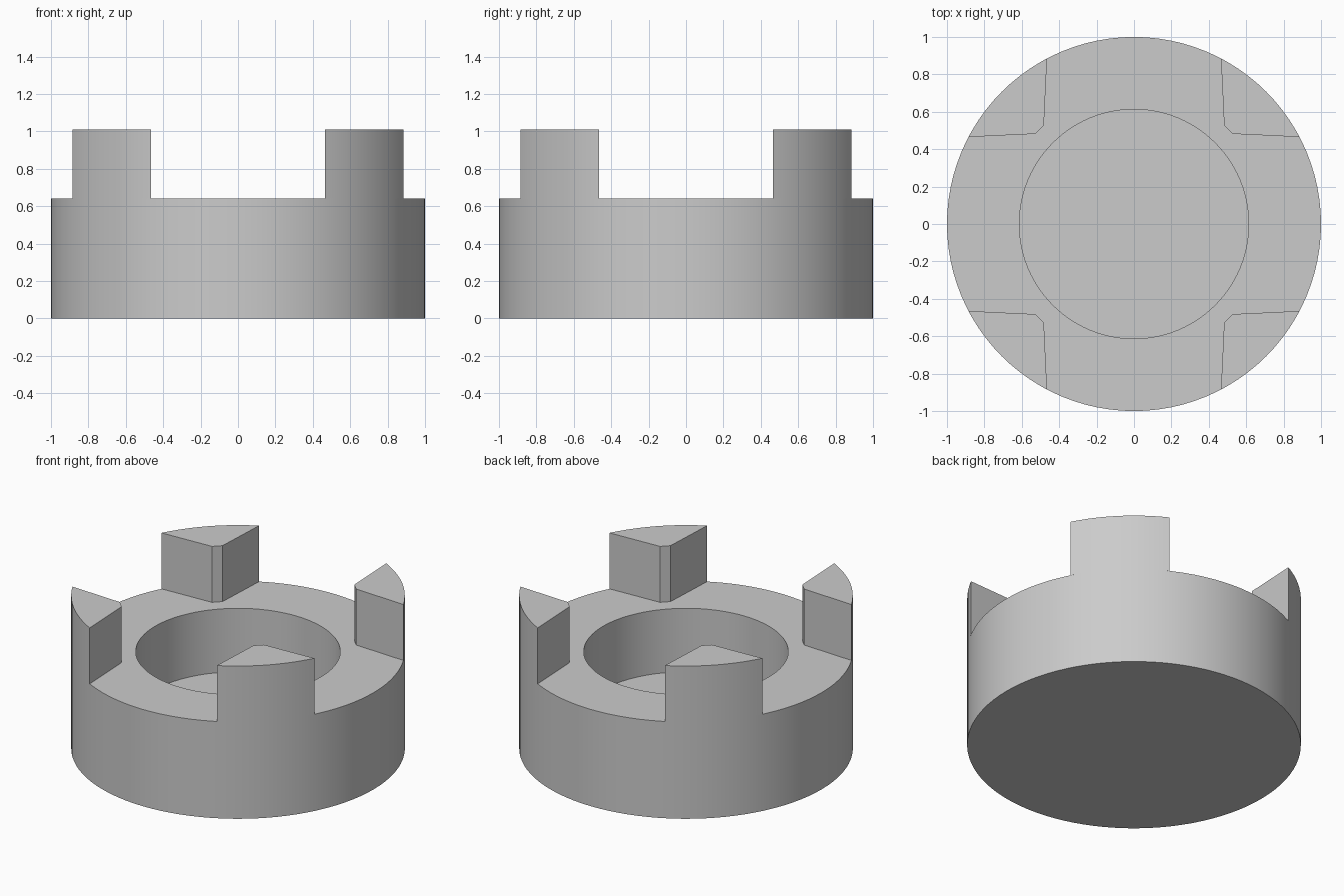
import bpy, bmesh, math
from mathutils import Matrix, Vector

if "Cube" in bpy.data.objects:
    bpy.data.objects.remove(bpy.data.objects["Cube"])

SEGMENTS = 96
RADIUS, BORE = 1.0, 0.613
FLOOR_Z, RIM_Z, TOP_Z = 0.22, 0.64, 1.01

grey = bpy.data.materials.new("plain_grey")
grey.use_nodes = True
grey.diffuse_color = (0.6, 0.6, 0.6, 1)
shader = next(n for n in grey.node_tree.nodes if n.type == 'BSDF_PRINCIPLED')
shader.inputs["Base Color"].default_value = grey.diffuse_color


def finish(bm, name):
    """Turn a bmesh into a grey object with sharp edges kept."""
    bmesh.ops.remove_doubles(bm, verts=bm.verts, dist=1e-5)
    bmesh.ops.recalc_face_normals(bm, faces=bm.faces)
    mesh = bpy.data.meshes.new(name)
    bm.to_mesh(mesh)
    bm.free()
    mesh.materials.append(grey)
    obj = bpy.data.objects.new(name, mesh)
    bpy.context.collection.objects.link(obj)
    bpy.ops.object.select_all(action='DESELECT')
    obj.select_set(True)
    bpy.context.view_layer.objects.active = obj
    bpy.ops.object.shade_smooth_by_angle(angle=math.radians(30))
    return obj


# Round cup: a lathed profile with a solid floor and a flat rim
bm = bmesh.new()
profile = [(0, 0), (RADIUS, 0), (RADIUS, RIM_Z), (BORE, RIM_Z), (BORE, FLOOR_Z), (0, FLOOR_Z)]
verts = [bm.verts.new((r, 0, z)) for r, z in profile]
edges = [bm.edges.new(pair) for pair in zip(verts, verts[1:])]
bmesh.ops.spin(bm, geom=verts + edges, cent=(0, 0, 0), axis=(0, 0, 1),
               angle=math.tau, steps=SEGMENTS, use_duplicate=False)
finish(bm, "cup_body")

# Corner lugs: outer arc flush with the cup, chamfered inner corner
step = math.tau / SEGMENTS
start = math.atan2(0.465, 0.885)
arc = [start] + [i * step for i in range(8, 17)] + [math.pi / 2 - start]
outline = [Vector((RADIUS * math.cos(a), RADIUS * math.sin(a), RIM_Z)) for a in arc]
outline += [Vector((0.482, 0.527, RIM_Z)), Vector((0.527, 0.482, RIM_Z))]

for i, name in enumerate(["back_left", "back_right", "front_right", "front_left"]):
    turn = Matrix.Rotation(i * math.pi / 2, 3, 'Z')
    bm = bmesh.new()
    base = bm.faces.new([bm.verts.new(turn @ p) for p in outline])
    top = bmesh.ops.extrude_face_region(bm, geom=[base], use_keep_orig=True)
    lifted = [g for g in top["geom"] if isinstance(g, bmesh.types.BMVert)]
    bmesh.ops.translate(bm, verts=lifted, vec=(0, 0, TOP_Z - RIM_Z))
    finish(bm, name + "_lug")
